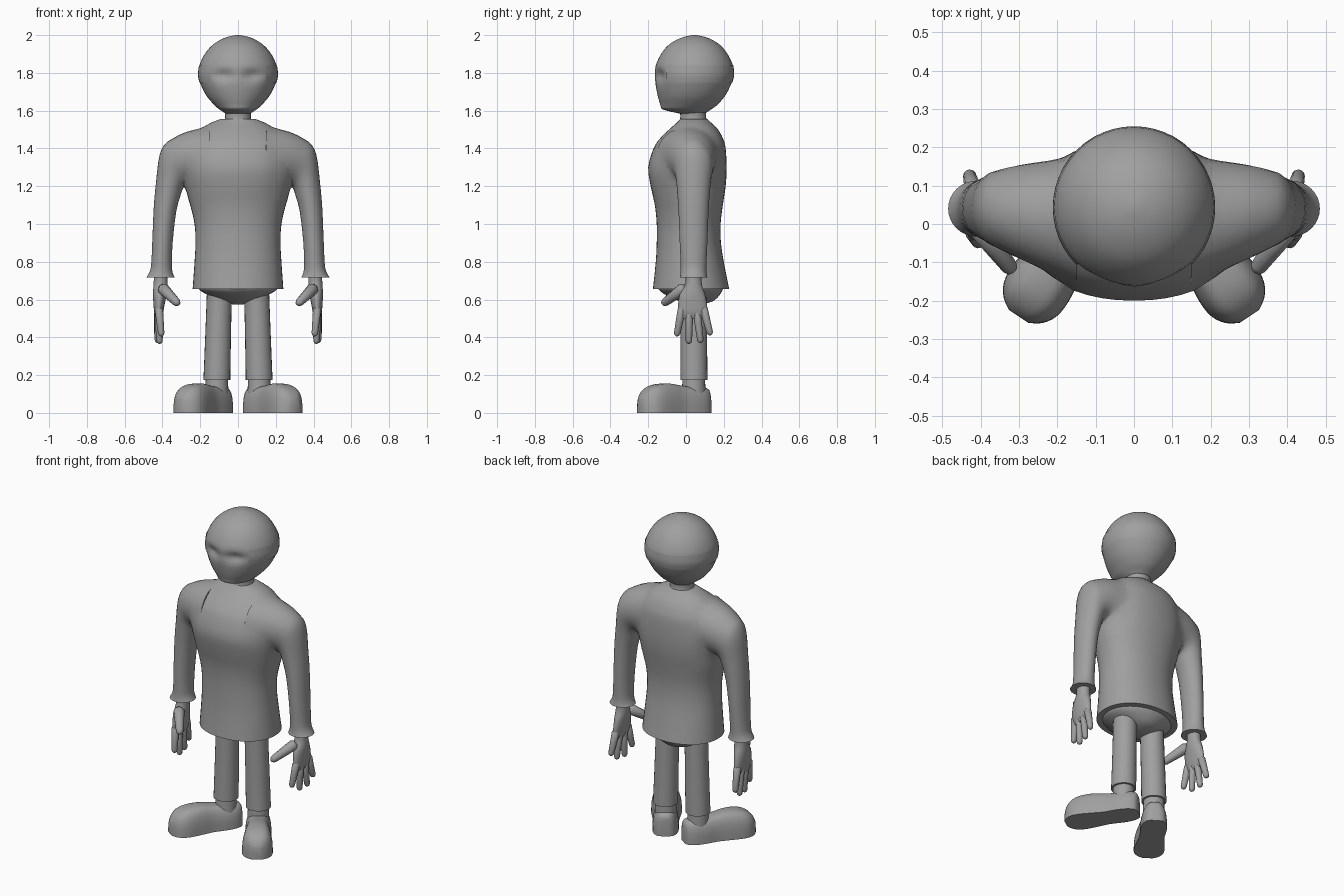
import bpy, bmesh, math
from mathutils import Vector

if "Cube" in bpy.data.objects:
    bpy.data.objects.remove(bpy.data.objects["Cube"])

grey = bpy.data.materials.new("plain_grey")
grey.diffuse_color = (0.35, 0.35, 0.35, 1)
grey.use_nodes = True
grey.node_tree.nodes["Principled BSDF"].inputs["Base Color"].default_value = grey.diffuse_color


def smooth_rows(rows, sub):
    """Catmull-Rom interpolation between rows of numbers."""
    out = []
    for i in range(len(rows) - 1):
        a, b = rows[max(i - 1, 0)], rows[i]
        c, d = rows[i + 1], rows[min(i + 2, len(rows) - 1)]
        for k in range(sub):
            t = k / sub
            out.append([0.5 * (2 * q + (r - p) * t + (2 * p - 5 * q + 4 * r - s) * t * t
                               + (3 * q - p - 3 * r + s) * t ** 3)
                        for p, q, r, s in zip(a, b, c, d)])
    out.append(list(rows[-1]))
    return out


def spow(v, p):
    return math.copysign(abs(v) ** p, v)


def finish(ob, angle=45):
    bpy.ops.object.select_all(action='DESELECT')
    ob.select_set(True)
    bpy.context.view_layer.objects.active = ob
    bpy.ops.object.shade_smooth_by_angle(angle=math.radians(angle))


def mesh_object(name, rings, caps=True, mirror=False, angle=45):
    """Skin a list of point rings."""
    bm = bmesh.new()
    vs = [[bm.verts.new(p) for p in r] for r in rings]
    n = len(vs[0])
    for a, b in zip(vs, vs[1:]):
        for j in range(n):
            bm.faces.new((a[j], a[(j + 1) % n], b[(j + 1) % n], b[j]))
    if caps:
        bm.faces.new(vs[0])
        bm.faces.new(vs[-1])
    bmesh.ops.recalc_face_normals(bm, faces=bm.faces)
    me = bpy.data.meshes.new(name)
    bm.to_mesh(me)
    bm.free()
    me.materials.append(grey)
    ob = bpy.data.objects.new(name, me)
    bpy.context.collection.objects.link(ob)
    finish(ob, angle)
    if mirror:
        ob.modifiers.new("mirror", 'MIRROR')
    return ob


def ring(c, u, v, seg, p=1.0):
    c, u, v = Vector(c), Vector(u), Vector(v)
    return [c + u * spow(math.cos(a), p) + v * spow(math.sin(a), p)
            for a in (2 * math.pi * j / seg for j in range(seg))]


def upright(rows, seg=32, sub=3, p=1.0, grow=0.0):
    """Rings from rows of (z, centre x, half width, front y, back y)."""
    return [ring((x, (f + b) / 2, z), (w + grow, 0, 0), (0, (b - f) / 2 + grow, 0), seg, p)
            for z, x, w, f, b in smooth_rows(rows, sub)]


def finger(name, a, b, r0, r1):
    """Tapered round-ended finger."""
    a, b = Vector(a), Vector(b)
    d = (b - a).normalized()
    u = d.cross(Vector((0, 1, 0.3))).normalized()
    v = d.cross(u)
    L = (b - a).length
    rows = [(0, r0 * .6), (.1, r0), (.5, (r0 + r1) / 2), (1 - r1 / L, r1),
            (1 - .35 * r1 / L, r1 * .75), (1, r1 * .2)]
    mesh_object(name, [ring(a + d * L * t, u * r, v * r, 12) for t, r in rows],
                mirror=True, angle=60)


# Shirt body and sleeves, fused into one garment
body_rows = [(.657, 0, .24, -.175, .228), (.8, 0, .23, -.16, .20), (.9, 0, .225, -.155, .185),
             (1.0, 0, .23, -.155, .183), (1.1, 0, .253, -.165, .195), (1.2, 0, .283, -.187, .21),
             (1.3, 0, .298, -.2, .215), (1.4, 0, .28, -.172, .21), (1.45, 0, .255, -.14, .197),
             (1.5, 0, .205, -.09, .17), (1.535, 0, .145, -.05, .135), (1.557, 0, .09, -.03, .11)]
shirt = mesh_object("shirt", upright(body_rows, 48, 3, 0.93))

# sleeve rows: centre x, y, z, then ring half axis in x and z, then half depth
sleeve_rows = [(.15, .01, 1.36, 0, .155, .165), (.25, .025, 1.345, .03, .148, .14),
               (.315, .035, 1.32, .06, .115, .118), (.35, .04, 1.28, .065, .085, .102),
               (.365, .04, 1.2, .068, .03, .09), (.386, .04, 1.08, .06, .008, .08),
               (.4, .04, .9, .054, 0, .073), (.405, .04, .78, .055, 0, .068),
               (.408, .04, .74, .063, 0, .069), (.41, .04, .717, .075, 0, .073)]
for s in (1, -1):
    rings = [ring((s * x, y, z), (s * ux, 0, uz), (0, d, 0), 32)
             for x, y, z, ux, uz, d in smooth_rows(sleeve_rows, 3)]
    sleeve = mesh_object("sleeve_cutter", rings)
    sleeve.hide_render = True
    m = shirt.modifiers.new("join", 'BOOLEAN')
    m.operation, m.solver, m.object = 'UNION', 'EXACT', sleeve
    bpy.context.view_layer.objects.active = shirt
    bpy.ops.object.modifier_apply(modifier="join")
    bpy.data.objects.remove(sleeve)

# soften the seam between body and sleeves
bm = bmesh.new()
bm.from_mesh(shirt.data)
bmesh.ops.remove_doubles(bm, verts=bm.verts, dist=0.004)
seam = [v for v in bm.verts if 1.15 < v.co.z < 1.53 and .16 < abs(v.co.x) < .37]
for _ in range(5):
    bmesh.ops.smooth_vert(bm, verts=seam, factor=0.5, use_axis_x=True,
                          use_axis_y=True, use_axis_z=True)
bm.to_mesh(shirt.data)
bm.free()
finish(shirt, 60)

# Head with shallow eye sockets
head_rows = [(1.585, 0, .065, -.035, .1), (1.606, 0, .098, -.122, .132), (1.63, 0, .125, -.135, .165),
             (1.68, 0, .168, -.15, .208), (1.75, 0, .202, -.163, .243), (1.79, 0, .209, -.166, .252),
             (1.84, 0, .204, -.16, .248), (1.9, 0, .176, -.132, .22), (1.95, 0, .132, -.09, .178),
             (1.985, 0, .072, -.028, .117), (2.0, 0, .012, .032, .056)]
head = mesh_object("head", upright(head_rows, 48, 3), angle=50)
for v in head.data.vertices:
    x, y, z = v.co
    if y < 0:
        v.co.y += .028 * math.exp(-((abs(x) - .075) / .05) ** 2 - ((z - 1.787) / .03) ** 2)

# Strap around the head, open at the face
strap_rows = [(1.75, 0, .202, -.163, .243), (1.79, 0, .209, -.166, .252), (1.838, 0, .204, -.16, .248)]
strap = mesh_object("head_strap", upright(strap_rows, 48, 3, grow=.003), caps=False)
bm = bmesh.new()
bm.from_mesh(strap.data)
bmesh.ops.delete(bm, geom=[f for f in bm.faces if f.calc_center_median().y < -.11], context='FACES')
bm.to_mesh(strap.data)
bm.free()

# Neck
mesh_object("neck", upright([(1.53, 0, .08, -.04, .12), (1.565, 0, .068, -.03, .106),
                             (1.62, 0, .075, -.035, .11)], 24))

# Hips under the shirt hem
mesh_object("hips", upright([(.7, 0, .215, -.15, .2), (.655, 0, .208, -.145, .195),
                             (.62, 0, .15, -.1, .175), (.59, 0, .08, -.03, .14),
                             (.575, 0, .03, .02, .08)], 32), angle=60)

# Trouser legs and ankles
mesh_object("trouser_leg", upright([(.66, .098, .066, -.03, .108), (.42, .105, .068, -.029, .111),
                                    (.175, .112, .071, -.03, .114)], 24, 2), mirror=True)
mesh_object("ankle", upright([(.2, .112, .058, -.018, .1), (.1, .112, .062, -.022, .104)], 24, 1),
            mirror=True)

# Shoes: cross-sections (distance along shoe, half width, height), toes turned out
shoe_rows = [(-.086, .025, .1), (-.075, .05, .128), (-.035, .07, .138), (.03, .075, .138),
             (.1, .071, .146), (.17, .079, .156), (.24, .087, .152), (.29, .082, .136),
             (.325, .06, .108), (.344, .03, .075)]
heel, along, across = Vector((.11, .045, 0)), Vector((.555, -.832, 0)), Vector((.832, .555, 0))
rings = []
for t, w, h in smooth_rows(shoe_rows, 3):
    rings.append([heel + along * t + across * w * spow(math.cos(a), .6)
                  + Vector((0, 0, h * abs(math.sin(a)) ** .75))
                  for a in (math.pi * j / 20 for j in range(21))])
mesh_object("shoe", rings, mirror=True, angle=50)

# Hands: palm, four spread fingers and a thumb
mesh_object("palm", upright([(.74, .408, .036, -.002, .082), (.68, .41, .037, -.004, .084),
                             (.63, .414, .036, -.032, .1), (.57, .418, .029, -.042, .112),
                             (.53, .42, .023, -.038, .11), (.5, .42, .012, -.02, .095)], 24),
            mirror=True, angle=60)
tips = [(.405, -.05, .405), (.415, .015, .365), (.425, .078, .37), (.43, .13, .41)]
for i, tip in enumerate(tips):
    finger("finger_%d" % (i + 1), (.42, -.02 + .037 * i, .56), tip, .022, .017)
finger("thumb", (.405, -.005, .665), (.315, -.125, .575), .032, .022)
